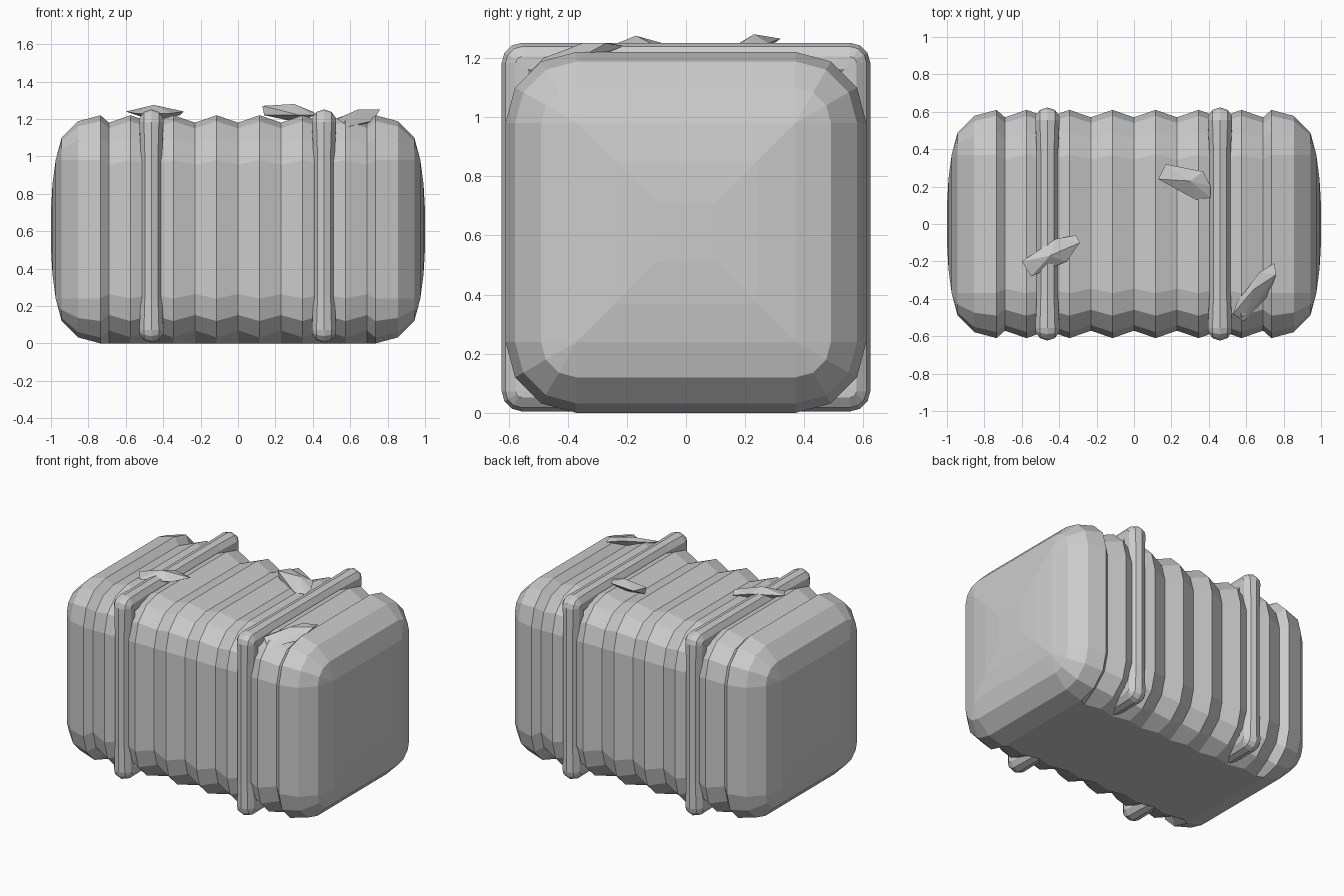
import bpy, bmesh
from math import cos, sin, pi, radians

cube = bpy.data.objects.get("Cube")
if cube:
    bpy.data.objects.remove(cube)

grey = bpy.data.materials.new("plain_grey")
grey.use_nodes = True
COLOUR = (0.6, 0.6, 0.6, 1)
grey.diffuse_color = COLOUR
grey.node_tree.nodes["Principled BSDF"].inputs["Base Color"].default_value = COLOUR

MID = 0.61      # height of the bale's axis
FLAT = 0.37     # half width of the flat sides
ROUND = 0.24    # corner radius


def finish(name, bm):
    bmesh.ops.remove_doubles(bm, verts=bm.verts, dist=0.0005)
    bmesh.ops.recalc_face_normals(bm, faces=bm.faces)
    mesh = bpy.data.meshes.new(name)
    bm.to_mesh(mesh)
    bm.free()
    mesh.materials.append(grey)
    obj = bpy.data.objects.new(name, mesh)
    bpy.context.collection.objects.link(obj)
    return obj


def rounded_square(flat, radius, steps=3):
    """Points (y, z) of a square whose corners are arcs."""
    pts = []
    for q, (sy, sz) in enumerate([(1, 1), (-1, 1), (-1, -1), (1, -1)]):
        for i in range(steps + 1):
            a = q * pi / 2 + i * pi / 2 / steps
            pts.append((sy * flat + radius * cos(a), sz * flat + radius * sin(a)))
    return pts


def bridge(bm, a, b):
    n = len(a)
    for i in range(n):
        bm.faces.new((a[i], a[(i + 1) % n], b[(i + 1) % n], b[i]))


# Bale: ridged middle and rounded ends, lofted along x
half = [(0.115 * i, FLAT * s, ROUND * s)
        for i, s in enumerate([0.935, 1, 0.935, 1, 0.935, 1, 0.935])]
for deg in (0, 30, 60, 90):
    a = radians(deg)
    half.append((0.735 + ROUND * sin(a), FLAT, ROUND * cos(a)))
half += [(0.992, 0.24, 0), (1.0, 0.1, 0)]
stations = [(-x, f, r) for x, f, r in reversed(half[1:])] + half

bm = bmesh.new()
rings = []
for x, flat, radius in stations:
    ring = []
    for y, z in rounded_square(flat, radius):
        low = abs(x) < 0.72 and z < -flat - radius + 0.002
        ring.append(bm.verts.new((x, y, 0 if low else MID + z)))
    rings.append(ring)
for a, b in zip(rings, rings[1:]):
    bridge(bm, a, b)
bm.faces.new(rings[0])
bm.faces.new(rings[-1])
finish("bale", bm)


# Ropes: tubes bent round the bale, slightly thicker at the corners
def rope(name, x):
    bm = bmesh.new()
    sides, core, loops = 10, 0.555, []
    for k in range(sides):
        a = 2 * pi * (k + 0.5) / sides
        out = 0.068 * sin(a)
        flat = core if out > 0 else core + out
        corner = rounded_square(flat, max(out, 0), 3)
        loop = []
        for q in range(4):
            arc = corner[q * 4:q * 4 + 4]
            nxt = corner[(q * 4 + 4) % 16]
            path = [(p, 0.068) for p in arc]
            for t, r in ((0.15, 0.06), (0.85, 0.06)):
                p = [arc[3][j] + (nxt[j] - arc[3][j]) * t for j in (0, 1)]
                path.append((p, r))
            for (y, z), r in path:
                loop.append(bm.verts.new((x + r * cos(a), y, 0.628 + z)))
        loops.append(loop)
    for k in range(sides):
        bridge(bm, loops[k], loops[(k + 1) % sides])
    finish(name, bm)


rope("right_rope", -0.463)
rope("left_rope", 0.46)


# Loose chips lying on top: convex faceted shards
def chip(name, points):
    bm = bmesh.new()
    for p in points:
        bm.verts.new(p)
    hull = bmesh.ops.convex_hull(bm, input=bm.verts)
    spare = {g for g in hull["geom_interior"] + hull["geom_unused"]
             if isinstance(g, bmesh.types.BMVert)}
    bmesh.ops.delete(bm, geom=list(spare), context='VERTS')
    finish(name, bm)


chip("chip_right", [
    (-.60, -.20, 1.24), (-.55, -.28, 1.23), (-.36, -.20, 1.23), (-.29, -.10, 1.24),
    (-.31, -.06, 1.22), (-.42, -.08, 1.25), (-.45, -.17, 1.275), (-.45, -.16, 1.19)])
chip("chip_back", [
    (.13, .24, 1.27), (.17, .32, 1.265), (.37, .28, 1.25), (.41, .20, 1.235),
    (.41, .14, 1.22), (.33, .13, 1.22), (.30, .23, 1.28), (.14, .24, 1.22), (.33, .2, 1.18)])
chip("chip_left", [
    (.53, -.48, 1.20), (.59, -.52, 1.16), (.72, -.38, 1.19), (.76, -.27, 1.25),
    (.75, -.21, 1.24), (.67, -.26, 1.25), (.55, -.42, 1.21), (.64, -.35, 1.25), (.65, -.4, 1.16)])
